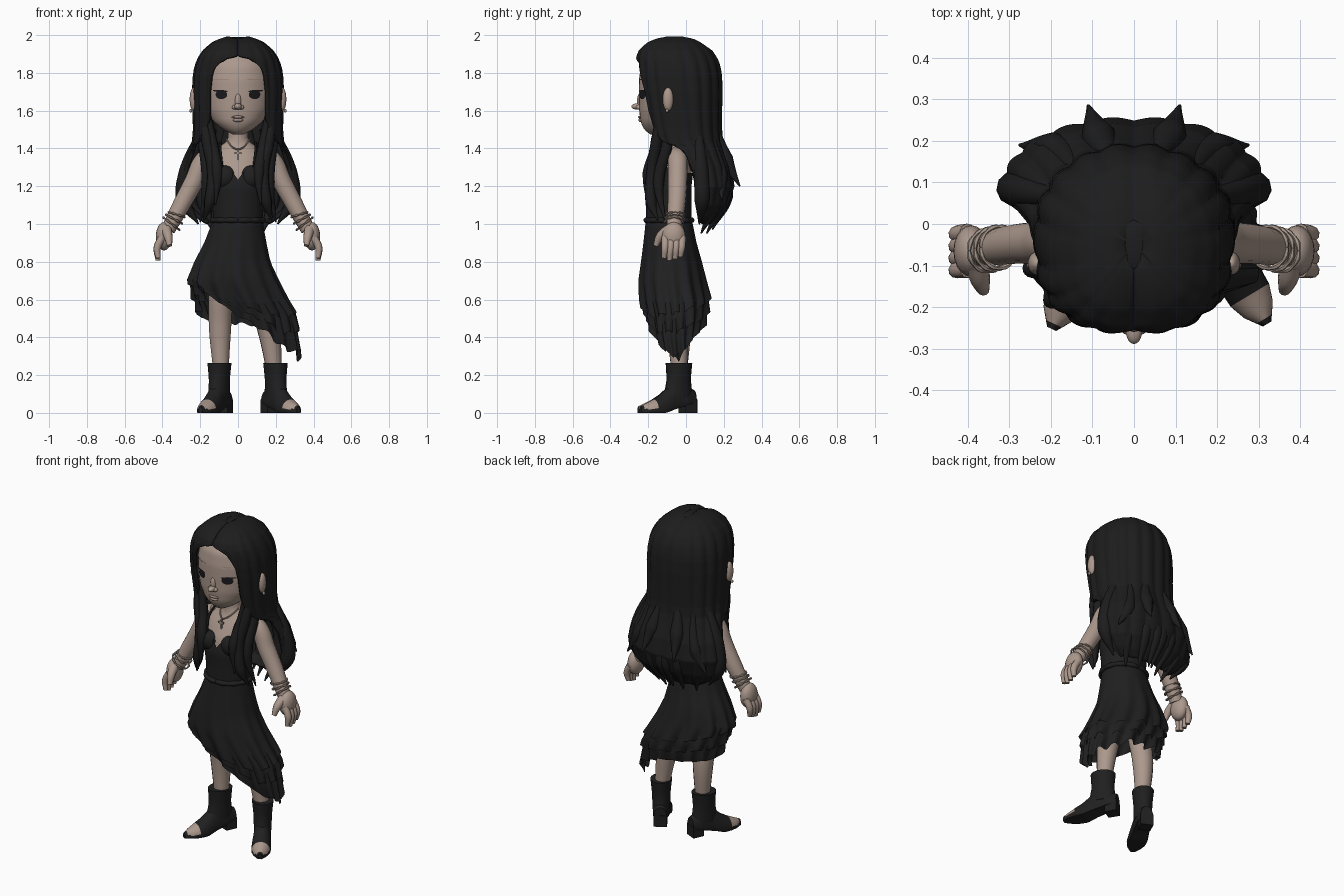
import bpy, bmesh
from math import sin, cos, pi, radians, sqrt, copysign
from mathutils import Vector, Matrix

if "Cube" in bpy.data.objects:
    bpy.data.objects.remove(bpy.data.objects["Cube"])


def material(name, red, green, blue):
    mat = bpy.data.materials.new(name)
    mat.use_nodes = True
    mat.diffuse_color = (red, green, blue, 1)
    node = mat.node_tree.nodes["Principled BSDF"]
    node.inputs["Base Color"].default_value = (red, green, blue, 1)
    return mat


SKIN = material("skin", .41, .315, .265)
HAIR = material("black hair", .012, .012, .012)
CLOTH = material("black cloth", .014, .014, .014)
METAL = material("dull metal", .37, .295, .25)
LIPS = material("lips", .34, .25, .215)
EYE = material("dark eye", .01, .01, .012)


def finish(ob, mat, angle=50):
    ob.data.materials.append(mat)
    bpy.ops.object.select_all(action='DESELECT')
    ob.select_set(True)
    bpy.context.view_layer.objects.active = ob
    if ob.type == 'CURVE':
        bpy.ops.object.convert(target='MESH')
        ob = bpy.context.object
    bpy.ops.object.shade_smooth_by_angle(angle=radians(angle))
    return ob


def from_bmesh(name, bm, mat, angle=50):
    bmesh.ops.recalc_face_normals(bm, faces=bm.faces)
    mesh = bpy.data.meshes.new(name)
    bm.to_mesh(mesh)
    bm.free()
    ob = bpy.data.objects.new(name, mesh)
    bpy.context.collection.objects.link(ob)
    return finish(ob, mat, angle)


def loft(name, rings, mat, closed=True, caps=True, angle=50):
    """Skin a list of equal length point rings."""
    bm = bmesh.new()
    rows = [[bm.verts.new(p) for p in ring] for ring in rings]
    count = len(rows[0])
    for a, b in zip(rows, rows[1:]):
        for i in range(count if closed else count - 1):
            j = (i + 1) % count
            bm.faces.new((a[i], a[j], b[j], b[i]))
    if caps:
        bm.faces.new(rows[0])
        bm.faces.new(rows[-1])
    return from_bmesh(name, bm, mat, angle)


def sample(table, z):
    """Interpolate a table of rows ordered from high z to low z."""
    z = min(max(z, table[-1][0]), table[0][0])
    for a, b in zip(table, table[1:]):
        if z >= b[0]:
            t = (a[0] - z) / (a[0] - b[0])
            return [p + (q - p) * t for p, q in zip(a, b)]


def section(row, angle, grow=0, power=1):
    """Point on an oval ring; angle zero is the front, low power is squarer."""
    z, width, front, back = row[:4]
    depth = (back - front) / 2
    s, c = (copysign(abs(v) ** power, v) for v in (sin(angle), cos(angle)))
    return Vector(((width + grow) * s, (front + back) / 2 - (depth + grow) * c, z))


def turned(table, steps, sides=32):
    high, low = table[0][0], table[-1][0]
    rows = [sample(table, high + (low - high) * i / steps) for i in range(steps + 1)]
    return [[section(r, 2 * pi * k / sides) for k in range(sides)] for r in rows]


def tube(name, points, radii, mat, sides=3):
    """Smooth tapered tube through a few points."""
    curve = bpy.data.curves.new(name, 'CURVE')
    curve.dimensions = '3D'
    curve.bevel_depth = 1
    curve.bevel_resolution = sides
    curve.resolution_u = 8
    curve.use_fill_caps = True
    spline = curve.splines.new('BEZIER')
    spline.bezier_points.add(len(points) - 1)
    for bez, p, r in zip(spline.bezier_points, points, radii):
        bez.co, bez.radius = p, r
        bez.handle_left_type = bez.handle_right_type = 'AUTO'
    ob = bpy.data.objects.new(name, curve)
    bpy.context.collection.objects.link(ob)
    return finish(ob, mat)


def ball(name, centre, size, mat):
    bm = bmesh.new()
    bmesh.ops.create_uvsphere(bm, u_segments=20, v_segments=12, radius=1)
    bm.transform(Matrix.Translation(centre) @ Matrix.Diagonal((*size, 1)))
    return from_bmesh(name, bm, mat)


def box(name, centre, size, mat):
    bm = bmesh.new()
    bmesh.ops.create_cube(bm, size=1)
    bm.transform(Matrix.Translation(centre) @ Matrix.Diagonal((*size, 1)))
    return from_bmesh(name, bm, mat)


# Head: z, half width, front, back
HEAD = [(1.95, .04, -.1, 0), (1.92, .12, -.18, .08), (1.84, .18, -.238, .12),
        (1.76, .195, -.25, .13), (1.68, .192, -.25, .12), (1.6, .172, -.248, .08),
        (1.54, .128, -.24, 0), (1.5, .08, -.222, -.05), (1.475, .03, -.19, -.12)]
loft("head", turned(HEAD, 28), SKIN)


def face_patch(name, cx, cz, w, h, mat, lift=.004, tilt=0):
    bm = bmesh.new()
    rim = []
    for k in range(17):
        a = 2 * pi * k / 16
        r = 0 if k == 16 else 1
        x = cx + r * w * cos(a)
        z = cz + r * h * sin(a) + tilt * (x - cx)
        _, width, front, back = sample(HEAD, z)
        y = (front + back) / 2 - (back - front) / 2 * sqrt(max(0, 1 - (x / width) ** 2))
        rim.append(bm.verts.new((x, y - lift, z)))
    for k in range(16):
        bm.faces.new((rim[k], rim[(k + 1) % 16], rim[16]))
    return from_bmesh(name, bm, mat)


ball("nose", (0, -.256, 1.622), (.02, .033, .017), SKIN)
ball("nose_bridge", (0, -.24, 1.65), (.018, .02, .045), SKIN)
ball("upper_lip", (0, -.24, 1.566), (.034, .014, .008), LIPS)
ball("lower_lip", (0, -.238, 1.55), (.028, .014, .01), LIPS)
for s, side in ((1, "left"), (-1, "right")):
    face_patch(side + "_eye", s * .088, 1.685, .031, .024, EYE)
    face_patch(side + "_lash", s * .094, 1.704, .04, .006, EYE, .006, s * .06)
    face_patch(side + "_brow", s * .09, 1.765, .042, .004, LIPS)
    ball(side + "_nostril", (s * .018, -.248, 1.618), (.014, .018, .012), SKIN)
    ball(side + "_ear", (s * .235, -.095, 1.66), (.021, .028, .062), SKIN)
    ball(side + "_earring", (s * .25, -.1, 1.6), (.008, .008, .01), METAL)

# Torso and bodice
TORSO = [(1.52, .05, -.12, 0), (1.44, .055, -.12, 0), (1.41, .1, -.125, .02),
         (1.36, .145, -.155, .03), (1.28, .14, -.195, .03), (1.2, .138, -.212, .02),
         (1.12, .127, -.205, .02), (1, .122, -.2, .02)]
loft("torso", turned(TORSO, 24), SKIN)


def bodice_top(a):
    x = abs(sin(a)) * .14
    return 1.235 + .08 * sin(min(x / .085, 1.4) * pi / 2) if cos(a) > 0 else 1.27


angles = [2 * pi * k / 64 for k in range(64)]
loft("bodice", [[section(sample(TORSO, 1 + (bodice_top(a) - 1) * i / 12), a, .009)
                 for a in angles] for i in range(13)], CLOTH, caps=False)
belt = [section(sample(TORSO, 1.02), 2 * pi * k / 24, .012) for k in range(25)]
tube("belt", belt, [.012 + .004 * (k % 2) for k in range(25)], CLOTH)
chain = [(s * .062, -.1 + .02 * abs(s) - .055 * (1 - s * s), 1.45 - .055 * (1 - s * s))
         for s in (-1, -.7, -.35, 0, .35, .7, 1)]
tube("necklace", chain, [.004] * 7, METAL, 1)
box("pendant_upright", (0, -.168, 1.365), (.01, .01, .06), METAL)
box("pendant_bar", (0, -.168, 1.375), (.036, .01, .01), METAL)

# Arms, hands, bust and bracelets, mirrored
for s, side in ((1, "left"), (-1, "right")):
    def m(*points):
        return [(s * x, y, z) for x, y, z in points]
    ball(side + "_cup", (s * .07, -.172, 1.248), (.062, .048, .062), CLOTH)
    tube(side + "_strap", m((.085, -.19, 1.3), (.095, -.14, 1.4), (.09, -.03, 1.42),
                            (.08, .035, 1.28)), [.008] * 4, CLOTH, 1)
    tube(side + "_arm", m((.12, -.05, 1.375), (.175, -.045, 1.34), (.235, -.045, 1.22),
                          (.3, -.05, 1.1), (.37, -.065, .97)),
         [.04, .052, .051, .047, .038], SKIN, 5)
    ball(side + "_palm", (s * .392, -.065, .935), (.043, .062, .075), SKIN)
    for n in range(4):
        y = -.108 + .029 * n
        tip = .805 + .012 * abs(n - 1.2)
        tube(side + "_finger", m((.4, y, .93), (.427, y - .003, .875), (.423, y - .008, tip)),
             [.022, .02, .013], SKIN)
    tube(side + "_thumb", m((.38, -.09, .97), (.37, -.135, .935), (.362, -.16, .885)),
         [.03, .024, .014], SKIN)
    for n in range(3):
        ring = []
        for k in range(17):
            a = 2 * pi * k / 16
            ring.append((.325 + .014 * n + .044 * cos(a), -.056 - .004 * n + .05 * sin(a),
                         1.05 - .024 * n + (.024 + .01 * (n - 1)) * cos(a)))
        tube(side + "_bracelet", m(*ring), [.004 + .003 * (k % 2) for k in range(17)], METAL, 1)

# Legs
tube("left_leg", [(.05, -.08, .85), (.105, -.06, .65), (.16, -.045, .45), (.195, -.035, .2)],
     [.06, .07, .06, .04], SKIN, 6)
tube("right_leg", [(-.06, -.08, .85), (-.09, -.06, .62), (-.095, -.035, .45), (-.09, -.035, .2)],
     [.06, .066, .06, .04], SKIN, 6)

# Boots: shaft, open toe foot and block heel
SHAFT = [(.265, .062, -.075, .07), (.18, .053, -.07, .062), (.08, .05, -.09, .075)]
FOOT = [(.085, .036, .05, .12), (.03, .046, .04, .15), (-.05, .05, .02, .155),
        (-.11, .056, 0, .1), (-.16, .054, 0, .07), (-.2, .04, 0, .052), (-.24, .012, 0, .035)]
for side, x, turn in (("left", .197, 31), ("right", -.097, -25)):
    place = Matrix.Translation((x, -.035, 0)) @ Matrix.Rotation(radians(turn), 4, 'Z')
    shaft = loft(side + "_boot_shaft", turned(SHAFT, 6), CLOTH)
    rings = []
    for i in range(25):
        y, w, low, high = sample(FOOT, .085 - .325 * i / 24)
        rings.append([(w * cos(a), y, low + (high - low) * max(0, .2 + .8 * sin(a)))
                      for a in angles[::2]])
    foot = loft(side + "_boot_foot", rings, CLOTH)
    foot.data.materials.append(SKIN)
    for f in foot.data.polygons:
        if -.232 < f.center.y < -.165 and f.center.z > .02 and f.normal.z > .2:
            f.material_index = 1
    heel = box(side + "_boot_heel", (0, .052, .035), (.075, .07, .07), CLOTH)
    for ob in (shaft, foot, heel):
        ob.matrix_world = place

# Skirt: z, centre x, half width, front, back
SKIRT = [(1.03, 0, .128, -.212, .03), (.9, -.015, .165, -.225, .055),
         (.8, -.03, .2, -.235, .08), (.7, -.025, .24, -.245, .1), (.6, .015, .25, -.235, .12),
         (.52, .05, .262, -.215, .115), (.4, .075, .255, -.19, .09), (.28, .09, .25, -.15, .07)]
# Hem heights of the three tiers every 45 degrees, from the front towards the left side
HEMS = ((.55, .5, .53, .56, .6, .65, .68, .66), (.52, .42, .43, .48, .53, .57, .59, .65),
        (.48, .34, .28, .4, .47, .49, .51, .635))
for tier, hems in enumerate(HEMS):
    start = (1.03, .74, .7)[tier]
    rings = []
    for i in range(15):
        t = i / 14
        ring = []
        for k in range(160):
            a = 2 * pi * k / 160
            n, f = divmod(k / 20, 1)
            hem = hems[int(n)] * (1 - f) + hems[(int(n) + 1) % 8] * f
            wave = sin((13 + 2 * tier) * a + tier) + .5 * sin(7 * a)
            z = start + (hem + .01 * wave - start) * t
            row = sample(SKIRT, z)
            p = section((z, *row[2:]), a, .014 * t * t * wave - .011 * tier * (1 - .6 * t))
            ring.append(p + Vector((row[1], 0, 0)))
        rings.append(ring)
    loft("skirt_tier", rings, CLOTH, caps=False, angle=70)

# Hair shell: z, half width, front, back, face opening in degrees
SHELL = [(2, .004, -.054, -.046, 0), (1.995, .05, -.115, 0, 0), (1.98, .1, -.17, .055, 0),
         (1.96, .14, -.21, .09, 0), (1.92, .185, -.25, .14, 0), (1.886, .207, -.262, .16, 0),
         (1.883, .208, -.262, .162, 6), (1.874, .212, -.264, .167, 12),
         (1.855, .22, -.264, .175, 19), (1.82, .23, -.262, .184, 26), (1.78, .236, -.26, .19, 31),
         (1.7, .24, -.248, .192, 35), (1.6, .237, -.23, .19, 36), (1.5, .235, -.21, .19, 40),
         (1.44, .24, -.19, .195, 55), (1.38, .26, -.14, .212, 78), (1.3, .29, -.1, .24, 78),
         (1.2, .315, -.08, .255, 78), (1.1, .285, -.05, .22, 84), (1.04, .23, -.01, .175, 90),
         (1, .17, .02, .135, 95)]
rings = []
for i in range(131):
    row = sample(SHELL, 2 - i / 130)
    gap = radians(row[4])
    ring = []
    for k in range(121):
        a = gap + (2 * pi - 2 * gap) * k / 120
        depth = .01 * min(1, i / 20)
        squareness = .75 if cos(a) > 0 and row[0] > 1.42 else .95
        p = section(row, a, depth * (abs(sin(9 * a)) - .6), squareness)
        # Centre parting
        p.z -= .014 * max(0, 1 - abs(p.x) / .05) * max(0, min(1, (p.z - 1.9) * 20))
        ring.append(p)
    rings.append(ring)
shell = loft("hair_shell", rings, HAIR, closed=False, caps=False, angle=60)
thick = shell.modifiers.new("thickness", 'SOLIDIFY')
thick.thickness = .02
thick.offset = -1
ball("hair_crown", (0, -.05, 1.978), (.05, .06, .012), HAIR)

# Loose locks, mirrored, with roots buried in the shell
BACK = [((.05, .15, 1.52), (.085, .21, 1.34), (.11, .285, 1.2)),
        ((.13, .12, 1.5), (.195, .18, 1.26), (.275, .19, 1.13)),
        ((.17, .06, 1.54), (.27, .08, 1.28), (.285, .085, 1.13), (.21, .07, 1.0)),
        ((.08, .15, 1.42), (.09, .2, 1.15), (.06, .11, .95)),
        ((.02, .16, 1.42), (.02, .21, 1.15), (.01, .14, .97)),
        ((.14, .12, 1.4), (.18, .155, 1.13), (.13, .08, .95))]
FRONT = [((.185, -.12, 1.68), (.165, -.155, 1.45), (.135, -.18, 1.28), (.15, -.185, 1.12),
          (.18, -.15, 1.02)),
         ((.2, -.08, 1.62), (.18, -.1, 1.42), (.165, -.145, 1.22), (.2, -.11, 1.01)),
         ((.165, -.15, 1.62), (.135, -.155, 1.42), (.11, -.2, 1.27), (.12, -.205, 1.1))]
for s in (1, -1):
    for name, locks, size in (("back_lock", BACK, .042), ("front_lock", FRONT, .03)):
        for path in locks:
            radii = [size * .4] + [size] * (len(path) - 2) + [.004]
            tube(name, [(s * x, y, z) for x, y, z in path], radii, HAIR)
